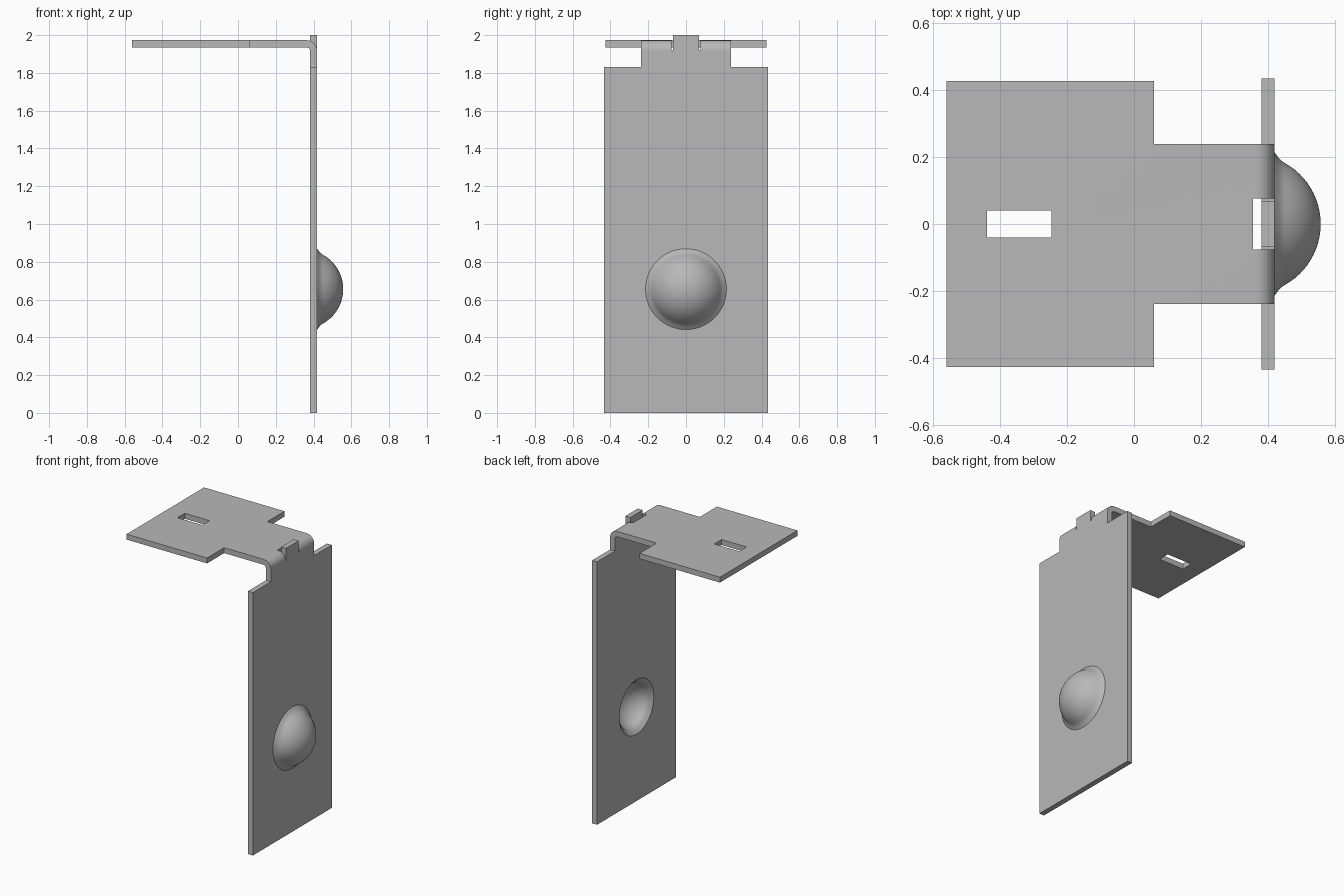
import bpy, bmesh, math
from mathutils import Matrix, Vector

if "Cube" in bpy.data.objects:
    bpy.data.objects.remove(bpy.data.objects["Cube"], do_unlink=True)

grey = bpy.data.materials.new("sheet_metal_grey")
grey.use_nodes = True
colour = (0.48, 0.48, 0.48, 1)
grey.diffuse_color = colour
grey.node_tree.nodes["Principled BSDF"].inputs["Base Color"].default_value = colour

T = 0.038                       # sheet thickness
OUT, TOP = 0.419, 1.973         # outer faces of the upright and the shelf
BEND = 0.056                    # outer bend radius
HALF = 0.434                    # half width of the upright
DOME_Z, DOME_X, DOME_R = 0.655, 0.349, 0.208


def make_object(name, bm):
    bmesh.ops.recalc_face_normals(bm, faces=bm.faces)
    mesh = bpy.data.meshes.new(name)
    bm.to_mesh(mesh)
    bm.free()
    mesh.materials.append(grey)
    obj = bpy.data.objects.new(name, mesh)
    bpy.context.collection.objects.link(obj)
    return obj


def box(name, x0, x1, y0, y1, z0, z1):
    bm = bmesh.new()
    bmesh.ops.create_cube(bm, size=1)
    size = Matrix.Diagonal((x1 - x0, y1 - y0, z1 - z0, 1))
    centre = Matrix.Translation(((x0 + x1) / 2, (y0 + y1) / 2, (z0 + z1) / 2))
    bm.transform(centre @ size)
    return make_object(name, bm)


def arc(cx, cz, r, a0, a1, n):
    angles = [math.radians(a0 + (a1 - a0) * i / n) for i in range(n + 1)]
    return [(cx + r * math.cos(a), cz + r * math.sin(a)) for a in angles]


def lathe(name, rim, radius):
    """Solid dome around the x axis: rim points, then a spherical cap."""
    start = math.degrees(math.asin(rim[-1][1] / radius))
    points = rim + arc(DOME_X, 0, radius, start, 0, 12)[1:]
    points[-1] = (points[-1][0], 0)
    bm = bmesh.new()
    verts = [bm.verts.new((x, 0, r)) for x, r in [(rim[0][0], 0)] + points]
    edges = [bm.edges.new(pair) for pair in zip(verts, verts[1:])]
    bmesh.ops.spin(bm, geom=verts + edges, cent=(0, 0, 0), axis=(1, 0, 0),
                   angle=math.tau, steps=64, use_duplicate=False)
    bmesh.ops.remove_doubles(bm, verts=bm.verts, dist=0.0002)
    bm.transform(Matrix.Translation((0, 0, DOME_Z)))
    return make_object(name, bm)


def boolean(target, tool, operation):
    mod = target.modifiers.new(operation.lower(), "BOOLEAN")
    mod.operation, mod.solver, mod.object = operation, "EXACT", tool
    bpy.context.view_layer.objects.active = target
    bpy.ops.object.modifier_apply(modifier=mod.name)
    bpy.data.objects.remove(tool, do_unlink=True)


# Bent sheet: L-shaped side profile with a rounded corner, extruded across
cx, cz = OUT - BEND, TOP - BEND
profile = [(OUT - T, 0), (OUT, 0)] + arc(cx, cz, BEND, 0, 90, 10)
profile += [(-0.56, TOP), (-0.56, TOP - T)] + arc(cx, cz, BEND - T, 90, 0, 10)
bm = bmesh.new()
side = bm.faces.new([bm.verts.new((x, -HALF, z)) for x, z in profile])
extruded = bmesh.ops.extrude_face_region(bm, geom=[side])["geom"]
bmesh.ops.translate(bm, vec=Vector((0, 2 * HALF, 0)),
                    verts=[v for v in extruded if isinstance(v, bmesh.types.BMVert)])
bracket = make_object("bent_bracket", bm)

# Narrow neck at the bend and slightly narrower shelf
for s in (-1, 1):
    y0, y1 = sorted((s * 0.238, s * 0.6))
    boolean(bracket, box("neck_cutter", 0.06, 0.6, y0, y1, 1.831, 2.1), "DIFFERENCE")
    y0, y1 = sorted((s * 0.426, s * 0.6))
    boolean(bracket, box("shelf_cutter", -0.7, 0.1, y0, y1, 1.85, 2.1), "DIFFERENCE")

# Opening in the bend, with an upright tab in it, and the shelf slot
boolean(bracket, box("bend_cutter", 0.355, 0.6, -0.076, 0.076, 1.92, 2.1), "DIFFERENCE")
boolean(bracket, box("tab", OUT - T, OUT, -0.068, 0.068, 1.88, 2.0), "UNION")
boolean(bracket, box("slot_cutter", -0.438, -0.246, -0.04, 0.04, 1.8, 2.1), "DIFFERENCE")

# Pressed dome: flared outside, hollow inside
outer_rim = [(0.4, 0.214), (OUT, 0.214), (0.431, 0.198), (0.441, 0.188), (0.45, 0.182)]
inner_rim = [(0.36, 0.19), (OUT - T, 0.19), (0.39, 0.178), (0.4, 0.168), (0.41, 0.157)]
boolean(bracket, lathe("dome", outer_rim, DOME_R), "UNION")
boolean(bracket, lathe("dome_hollow", inner_rim, DOME_R - T), "DIFFERENCE")

bpy.ops.object.select_all(action="DESELECT")
bracket.select_set(True)
bpy.context.view_layer.objects.active = bracket
bpy.ops.object.shade_smooth_by_angle(angle=math.radians(30))
